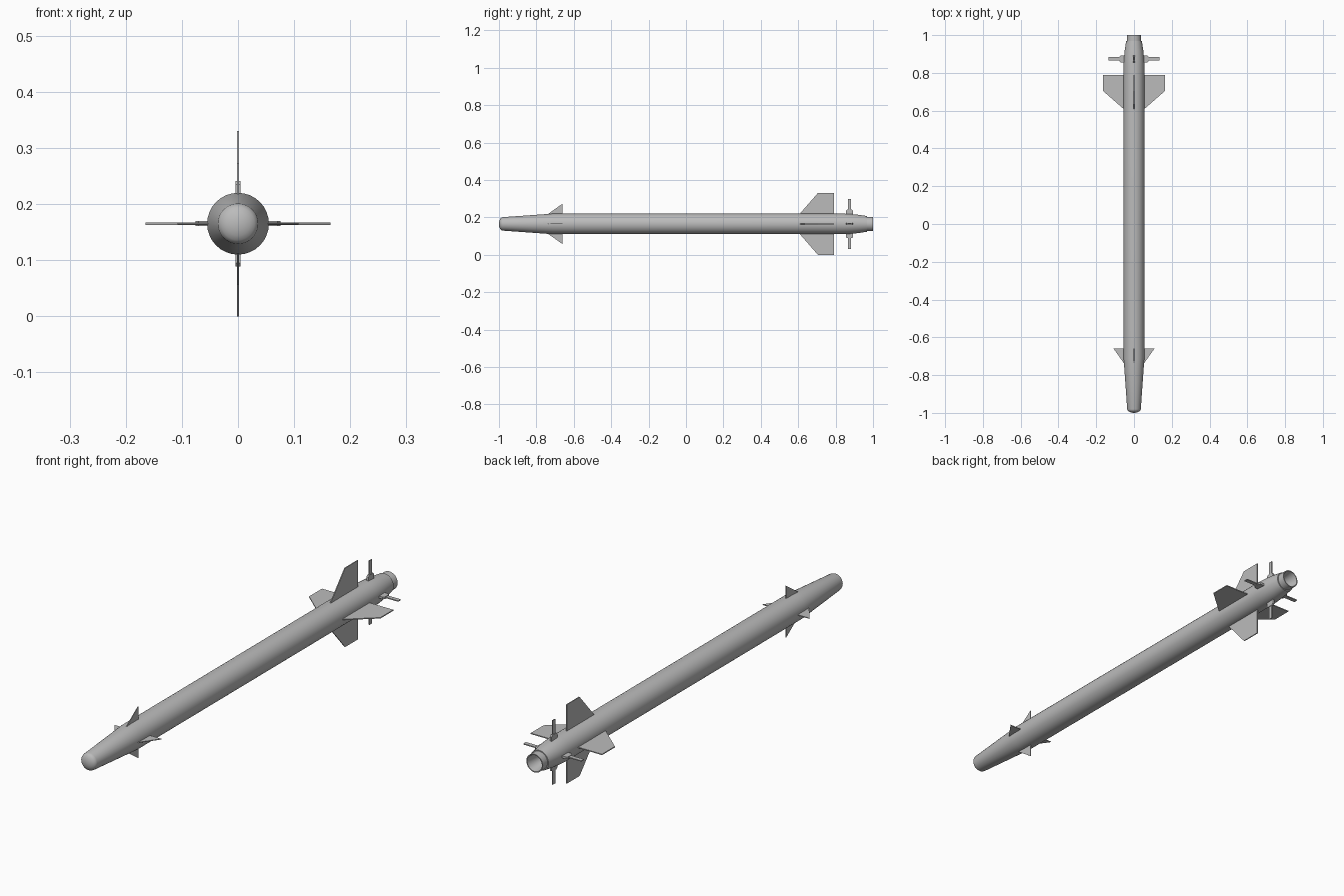
import bpy, bmesh, math
from mathutils import Matrix, Vector

if "Cube" in bpy.data.objects:
    bpy.data.objects.remove(bpy.data.objects["Cube"])

AXIS_Z = 0.165   # height of the body's long axis
SEGS = 32

grey = bpy.data.materials.new("plain grey")
grey.diffuse_color = (0.5, 0.5, 0.5, 1)
grey.use_nodes = True
grey.node_tree.nodes["Principled BSDF"].inputs["Base Color"].default_value = grey.diffuse_color


def finish(name, bm, smooth=False):
    bmesh.ops.remove_doubles(bm, verts=bm.verts, dist=1e-5)
    bmesh.ops.recalc_face_normals(bm, faces=bm.faces)
    mesh = bpy.data.meshes.new(name)
    bm.to_mesh(mesh)
    bm.free()
    ob = bpy.data.objects.new(name, mesh)
    ob.location.z = AXIS_Z
    bpy.context.collection.objects.link(ob)
    mesh.materials.append(grey)
    if smooth:
        bpy.ops.object.select_all(action='DESELECT')
        ob.select_set(True)
        bpy.context.view_layer.objects.active = ob
        bpy.ops.object.shade_smooth_by_angle(angle=math.radians(30))
    return ob


def lathe(name, profile):
    """Spin (y, radius) points around the long axis."""
    bm = bmesh.new()
    vs = [bm.verts.new((r, y, 0)) for y, r in profile]
    edges = [bm.edges.new(p) for p in zip(vs, vs[1:])]
    bmesh.ops.spin(bm, geom=vs + edges, cent=(0, 0, 0), axis=(0, 1, 0),
                   angle=math.tau, steps=SEGS)
    return finish(name, bm, True)


def plate(bm, outline, thick, turn):
    """Thin plate from (y, radius) points, turned about the long axis."""
    rot = Matrix.Rotation(turn, 3, 'Y')
    sides = [[bm.verts.new(rot @ Vector((s * thick / 2, y, r))) for y, r in outline]
             for s in (-1, 1)]
    bm.faces.new(sides[0])
    bm.faces.new(sides[1][::-1])
    n = len(outline)
    for i in range(n):
        j = (i + 1) % n
        bm.faces.new((sides[0][i], sides[0][j], sides[1][j], sides[1][i]))


def cross_of_plates(name, outline, thick):
    for k, side in enumerate(("top", "right", "bottom", "left")):
        bm = bmesh.new()
        plate(bm, outline, thick, k * math.pi / 2)
        finish(f"{name}_{side}", bm)


# Body: domed nose, tapered front, long tube, rounded tail taper
dome = [(-0.98 - 0.02 * math.sin(a), 0.036 * math.cos(a))
        for a in (math.radians(d) for d in (90, 72, 54, 36, 18, 0))]
lathe("body", dome + [(-0.74, 0.053), (-0.71, 0.055), (0.84, 0.055), (0.88, 0.053),
                      (0.92, 0.049), (0.968, 0.042), (0.968, 0.036)])

# Open tail ring with a hollow cone inside
lathe("tail_nozzle", [(0.96, 0.038), (1.0, 0.038), (1.0, 0.034),
                      (0.93, 0.022), (0.93, 0.0)])

# Small triangular front fins
cross_of_plates("front_fin", [(-0.745, 0.045), (-0.735, 0.055), (-0.66, 0.108),
                              (-0.66, 0.045)], 0.003)

# Large rear fins with clipped tips
cross_of_plates("rear_fin", [(0.61, 0.045), (0.61, 0.056), (0.705, 0.165),
                             (0.79, 0.165), (0.79, 0.045)], 0.004)

# Tail control vanes: chamfered mount and slim blade
cross_of_plates("vane_mount", [(0.855, 0.04), (0.855, 0.07), (0.861, 0.076),
                               (0.887, 0.076), (0.893, 0.07), (0.893, 0.04)], 0.009)
cross_of_plates("vane_blade", [(0.866, 0.07), (0.866, 0.134), (0.883, 0.134),
                               (0.883, 0.07)], 0.004)
